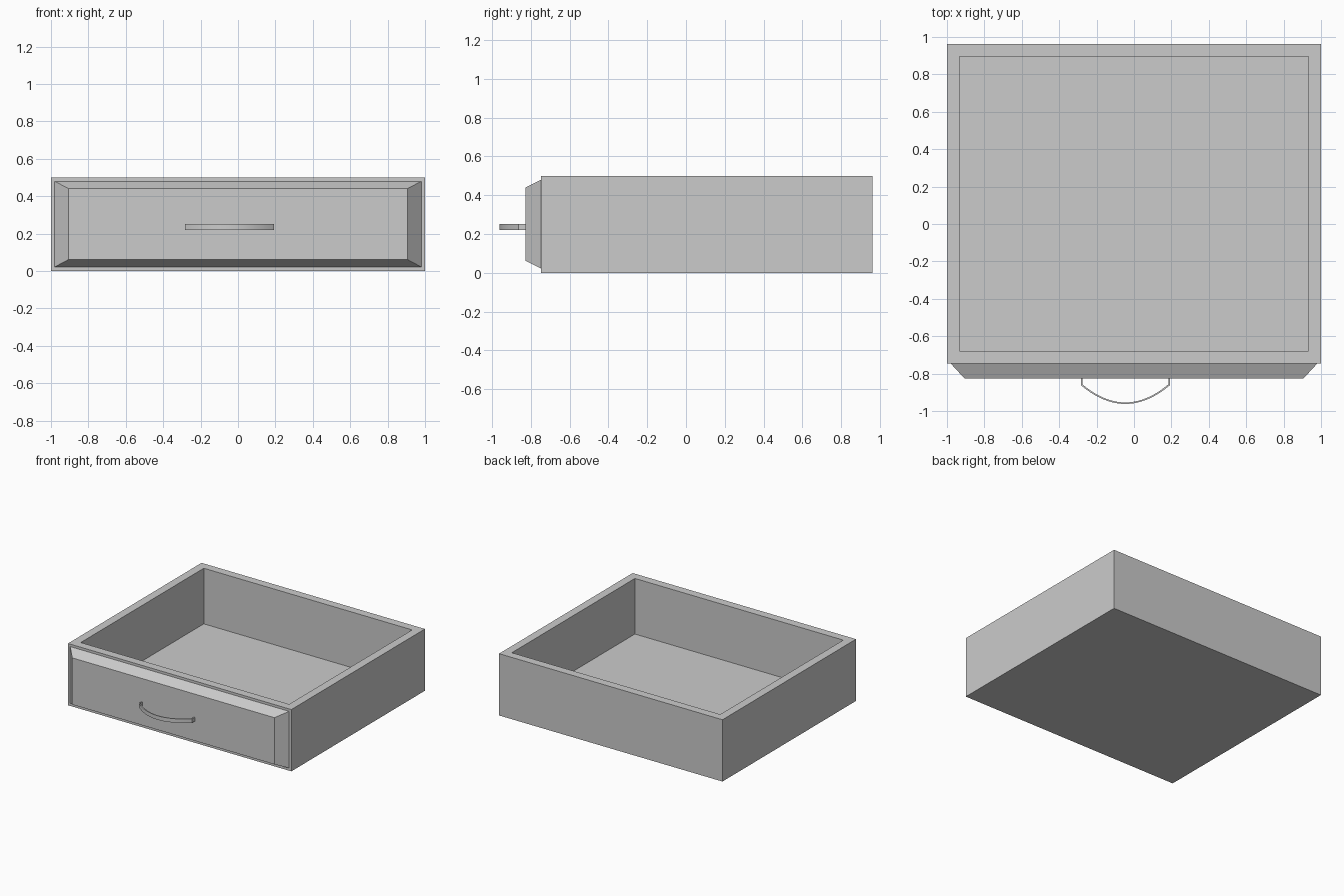
import bpy, bmesh, math

old = bpy.data.objects.get("Cube")
if old:
    bpy.data.objects.remove(old, do_unlink=True)

grey = bpy.data.materials.new("plain grey")
grey.use_nodes = True
colour = (0.6, 0.6, 0.6, 1)
grey.diffuse_color = colour
grey.node_tree.nodes["Principled BSDF"].inputs["Base Color"].default_value = colour


def finish(name, bm):
    bmesh.ops.recalc_face_normals(bm, faces=bm.faces)
    mesh = bpy.data.meshes.new(name)
    bm.to_mesh(mesh)
    bm.free()
    mesh.materials.append(grey)
    obj = bpy.data.objects.new(name, mesh)
    bpy.context.collection.objects.link(obj)
    return obj


def box(bm, x, y0, y1, z0, z1):
    """Box centred on x = 0; returns its vertices."""
    verts = bmesh.ops.create_cube(bm, size=1)["verts"]
    for v in verts:
        v.co = (v.co.x * 2 * x, y1 if v.co.y > 0 else y0, z1 if v.co.z > 0 else z0)
    return verts


# Drawer tray: solid block with the top inset and pushed down to the floor
bm = bmesh.new()
box(bm, 1, -0.746, 0.962, 0, 0.5)
top = max(bm.faces, key=lambda f: f.calc_center_median().z)
bmesh.ops.inset_region(bm, faces=[top], thickness=0.095)
rim = list(top.edges)
floor = bmesh.ops.extrude_face_region(bm, geom=[top])["geom"]
for v in [g for g in floor if isinstance(g, bmesh.types.BMVert)]:
    v.co.z = 0.05
if top.is_valid:
    bmesh.ops.delete(bm, geom=[top], context="FACES_ONLY")
finish("drawer_tray", bm)

# Raised front panel with bevelled sides
bm = bmesh.new()
for v in box(bm, 0.98, -0.827, -0.746, 0.022, 0.48):
    if v.co.y < -0.8:
        v.co.x *= 0.905 / 0.98
        v.co.z = 0.44 if v.co.z > 0.25 else 0.062
finish("front_panel", bm)

# Handle: a thin bowed strip with short straight ends
centre, half, steps, thick = -0.046, 0.238, 20, 0.008


def bow(half_width, end_y, peak_y):
    pts = [(-half_width, -0.826)]
    for i in range(steps + 1):
        t = 2 * i / steps - 1
        pts.append((half_width * t, peak_y + (end_y - peak_y) * t * t))
    return pts + [(half_width, -0.826)]


bm = bmesh.new()
rings = []
for (xo, yo), (xi, yi) in zip(bow(half, -0.862, -0.962),
                              bow(half - thick, -0.857, -0.962 + thick)):
    rings.append([bm.verts.new((centre + x, y, z)) for x, y, z in
                  ((xo, yo, 0.22), (xo, yo, 0.252), (xi, yi, 0.252), (xi, yi, 0.22))])
for a, b in zip(rings, rings[1:]):
    for k in range(4):
        n = (k + 1) % 4
        bm.faces.new((a[k], a[n], b[n], b[k]))
bm.faces.new(rings[0])
bm.faces.new(rings[-1])
handle = finish("handle", bm)
bpy.ops.object.select_all(action="DESELECT")
handle.select_set(True)
bpy.context.view_layer.objects.active = handle
bpy.ops.object.shade_smooth_by_angle(angle=math.radians(30))
